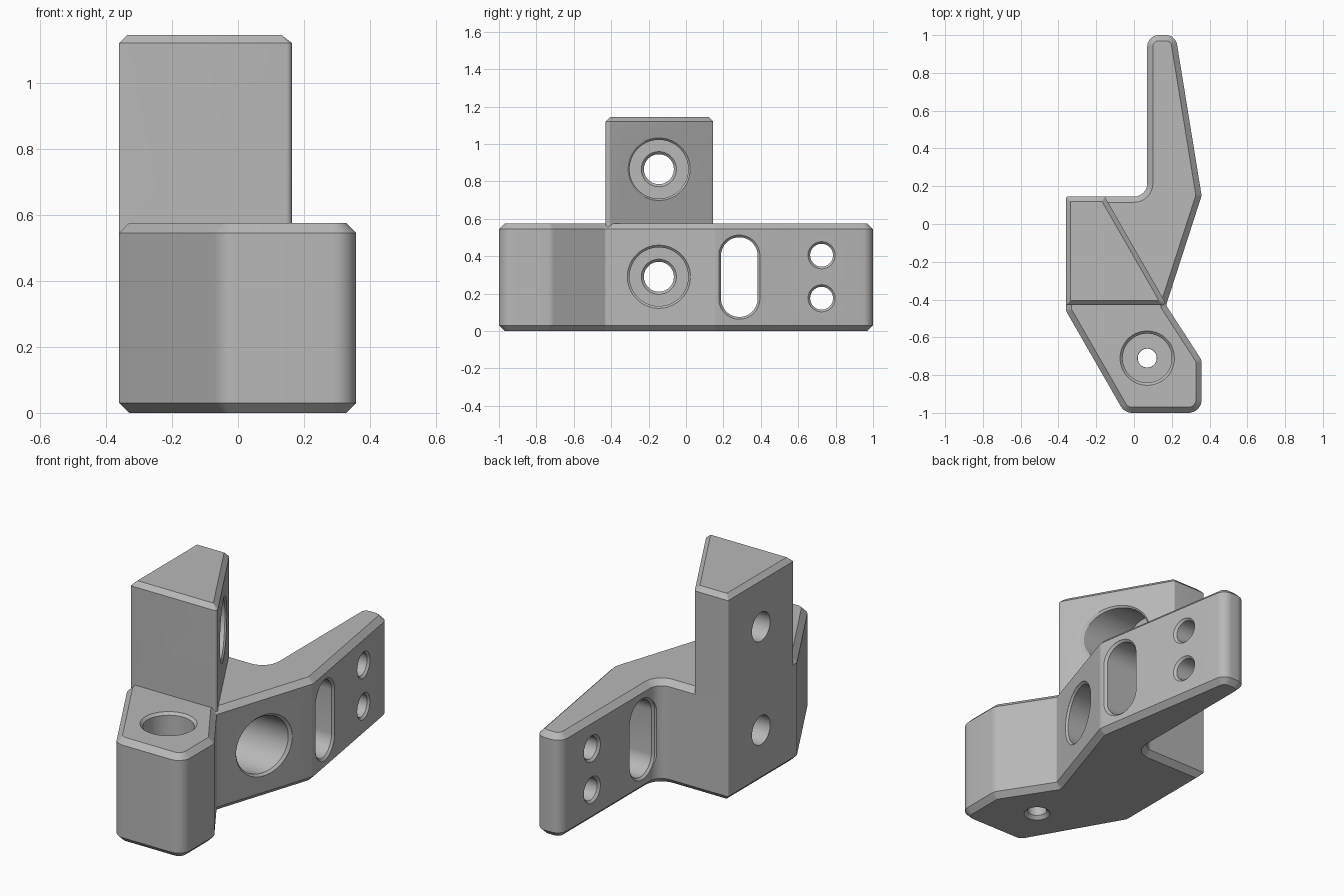
import bpy, bmesh, math
from mathutils import Vector

if "Cube" in bpy.data.objects:
    bpy.data.objects.remove(bpy.data.objects["Cube"], do_unlink=True)

grey = bpy.data.materials.new("plain_grey")
grey.use_nodes = True
grey.diffuse_color = (0.48, 0.48, 0.48, 1)
grey.node_tree.nodes["Principled BSDF"].inputs["Base Color"].default_value = (0.48, 0.48, 0.48, 1)


def outline(corners, inset, steps=8):
    """Counter-clockwise corners (x, y, radius), moved inward and rounded."""
    pts = []
    n = len(corners)
    for i, (x, y, r) in enumerate(corners):
        p = Vector((x, y))
        to_prev = (Vector(corners[i - 1][:2]) - p).normalized()
        to_next = (Vector(corners[(i + 1) % n][:2]) - p).normalized()
        turn = to_next.x * to_prev.y - to_next.y * to_prev.x
        side = 1 if turn > 0 else -1
        half = to_prev.angle(to_next) / 2
        axis = (to_prev + to_next).normalized()
        p = p + axis * (side * inset / math.sin(half))
        r = max(r - side * inset, 0.002)
        mid = p + axis * (r / math.sin(half))
        start = p + to_prev * (r / math.tan(half)) - mid
        end = p + to_next * (r / math.tan(half)) - mid
        a = math.atan2(start.y, start.x)
        sweep = math.atan2(end.y, end.x) - a
        sweep = (sweep + math.pi) % (2 * math.pi) - math.pi
        for k in range(steps + 1):
            t = a + sweep * k / steps
            pts.append((mid.x + r * math.cos(t), mid.y + r * math.sin(t)))
    return pts


def loft(name, rings):
    """Skin equal rings of 3D points into a closed solid."""
    bm = bmesh.new()
    loops = [[bm.verts.new(p) for p in ring] for ring in rings]
    n = len(loops[0])
    for lo, hi in zip(loops, loops[1:]):
        for i in range(n):
            j = (i + 1) % n
            bm.faces.new((lo[i], lo[j], hi[j], hi[i]))
    bm.faces.new(loops[0][::-1])
    bm.faces.new(loops[-1])
    bmesh.ops.recalc_face_normals(bm, faces=bm.faces[:])
    mesh = bpy.data.meshes.new(name)
    bm.to_mesh(mesh)
    bm.free()
    mesh.materials.append(grey)
    obj = bpy.data.objects.new(name, mesh)
    bpy.context.collection.objects.link(obj)
    return obj


def slab(name, corners, levels):
    return loft(name, [[(x, y, z) for x, y in outline(corners, d)] for z, d in levels])


def hole(name, axis, u0, v0, stations, stretch=0.0, n=48):
    """Cutter along an axis; stations are (radius, position, slope across u)."""
    rings = []
    for r, pos, slope in stations:
        ring = []
        for k in range(n):
            t = 2 * math.pi * (k + 0.5) / n
            u = r * math.cos(t)
            v = r * math.sin(t) + math.copysign(stretch, math.sin(t))
            along = pos + slope * u
            ring.append((along, u0 + u, v0 + v) if axis == "x" else (u0 + u, v0 + v, along))
        rings.append(ring)
    return loft(name, rings)


def combine(target, tool, operation):
    mod = target.modifiers.new(tool.name, "BOOLEAN")
    mod.operation = operation
    mod.solver = "EXACT"
    mod.object = tool
    bpy.context.view_layer.objects.active = target
    bpy.ops.object.modifier_apply(modifier=mod.name)
    bpy.data.objects.remove(tool, do_unlink=True)


# Angled base with chamfered rims
base = [(0.358, 0.15, 0.05), (0.22, 1, 0.06), (0.07, 1, 0.06), (0.07, 0.145, 0.07),
        (-0.36, 0.145, 0.01), (-0.36, -0.46, 0.04), (-0.05, -1, 0.07),
        (0.358, -1, 0.07), (0.358, -0.72, 0.06), (0.17, -0.43, 0.01)]
bracket = slab("bracket_body", base, [(0, 0.03), (0.03, 0), (0.545, 0), (0.575, 0.03)])

# Wedge block standing on the base
wedge = [(-0.36, -0.43, 0.004), (0.175, -0.43, 0.016), (-0.155, 0.145, 0.01), (-0.36, 0.145, 0.01)]
combine(bracket, slab("wedge_block", wedge, [(0.5, 0), (1.12, 0), (1.145, 0.025)]), "UNION")


def bore(name, axis, u, v, face, slope, floor, back, radius, pilot, rim, lip):
    """Counterbored bolt hole with a chamfered mouth."""
    return hole(name, axis, u, v, [
        (pilot, back, 0), (pilot, floor - lip, 0), (pilot + lip, floor, 0), (radius, floor, 0),
        (radius, face - rim, slope), (radius + rim, face, slope),
        (radius + rim, face + 0.2, slope)])


def slot(name, y, z, radius, face, slope, stretch=0.0):
    """Through opening in the arm, chamfered on both sides."""
    c = 0.012
    return hole(name, "x", y, z, [
        (radius + c, -0.03, 0), (radius + c, 0.07, 0), (radius, 0.07 + c, 0),
        (radius, face - c, slope), (radius + c, face, slope),
        (radius + c, face + 0.1, slope)], stretch)


# Bolt bores, long slot and pair of arm holes
arm_slope = -0.162
cutters = [
    bore("lower_bore", "x", -0.145, 0.29, 0.262, 0.322, -0.18, -0.5, 0.157, 0.08, 0.012, 0.014),
    bore("upper_bore", "x", -0.145, 0.865, 0.013, -0.574, -0.18, -0.5, 0.157, 0.08, 0.012, 0.014),
    bore("vertical_bore", "z", 0.07, -0.71, 0.575, 0, 0.17, -0.1, 0.13, 0.05, 0.014, 0.001),
    hole("bottom_countersink", "z", 0.07, -0.71, [(0.068, -0.1, 0), (0.068, 0, 0), (0.048, 0.02, 0)]),
    slot("long_slot", 0.285, 0.288, 0.098, 0.336, arm_slope, 0.115),
    slot("upper_arm_hole", 0.725, 0.405, 0.061, 0.265, arm_slope),
    slot("lower_arm_hole", 0.725, 0.175, 0.061, 0.265, arm_slope),
]
for cutter in cutters:
    combine(bracket, cutter, "DIFFERENCE")

# Smooth rounded corners and bores, keep chamfers crisp
bpy.ops.object.select_all(action="DESELECT")
bracket.select_set(True)
bpy.context.view_layer.objects.active = bracket
bpy.ops.object.shade_smooth_by_angle(angle=math.radians(25))
